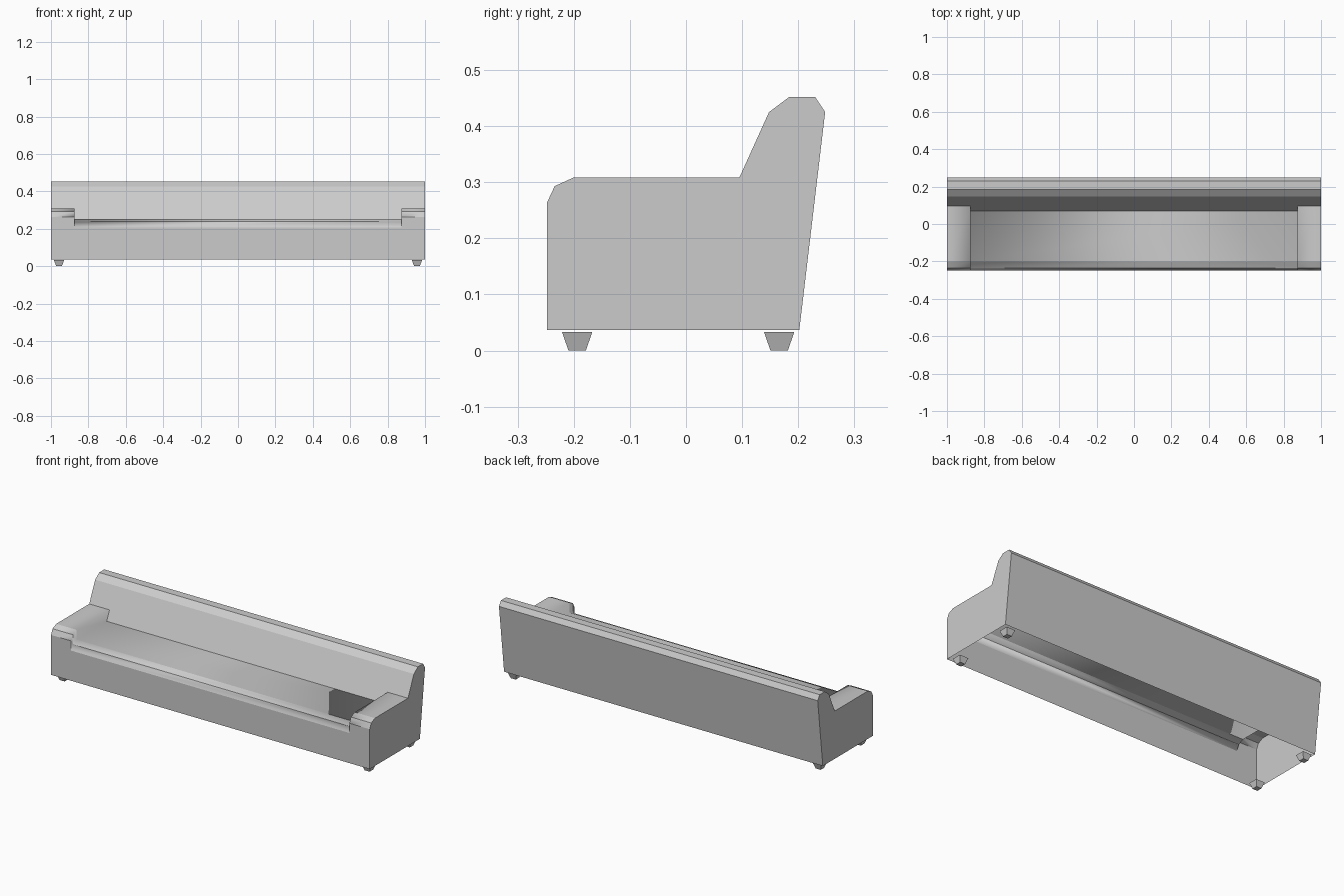
import bpy
import bmesh

cube = bpy.data.objects.get("Cube")
if cube:
    bpy.data.objects.remove(cube, do_unlink=True)

grey = bpy.data.materials.new("light grey")
grey.use_nodes = True
COLOUR = (0.6, 0.6, 0.6, 1)
grey.diffuse_color = COLOUR
next(n for n in grey.node_tree.nodes if n.type == "BSDF_PRINCIPLED").inputs["Base Color"].default_value = COLOUR


def finish(bm, name):
    mesh = bpy.data.meshes.new(name)
    bm.to_mesh(mesh)
    bm.free()
    mesh.materials.append(grey)
    obj = bpy.data.objects.new(name, mesh)
    bpy.context.collection.objects.link(obj)
    return obj


# Side profile (y, z): front foot, rolled front, arm top, backrest, back foot
ARM = [(-.248, .037), (-.248, .263), (-.234, .293), (-.201, .308), (.095, .308),
       (.148, .425), (.184, .452), (.23, .452), (.248, .425), (.202, .037)]
# The seat profile is the arm profile sunk, following the backrest slope
DROP = .055
SEAT = [(y, z - DROP) if 1 <= i <= 3 else (y, z) for i, (y, z) in enumerate(ARM)]
SEAT[4] = (ARM[4][0] - DROP * (.148 - .095) / (.425 - .308), ARM[4][1] - DROP)

INNER = .873
COLUMNS = [(-1, ARM), (-INNER, ARM), (-INNER, SEAT),
           (INNER, SEAT), (INNER, ARM), (1, ARM)]


# Sofa shell: strips between neighbouring columns, open underneath
def build_shell():
    bm = bmesh.new()
    cache = {}

    def vert(c, i):
        x, profile = COLUMNS[c]
        key = (x, *profile[i])
        if key not in cache:
            cache[key] = bm.verts.new(key)
        return cache[key]

    last = len(ARM) - 1
    for c in range(len(COLUMNS) - 1):
        riser = COLUMNS[c][0] == COLUMNS[c + 1][0]
        for i in range(last):
            if riser and i not in (1, 2, 3):
                continue
            bm.faces.new([vert(c, i), vert(c + 1, i), vert(c + 1, i + 1), vert(c, i + 1)])

    # End panels
    bm.faces.new([vert(0, i) for i in range(last + 1)])
    bm.faces.new([vert(len(COLUMNS) - 1, i) for i in reversed(range(last + 1))])

    # Shading is soft only from arm to riser to seat
    for face in bm.faces:
        face.smooth = True
    for edge in bm.edges:
        edge.smooth = False
    for c in range(1, len(COLUMNS) - 1):
        for i in range(last):
            edge = bm.edges.get((vert(c, i), vert(c, i + 1)))
            if edge:
                edge.smooth = True
    return finish(bm, "sofa_shell")


# Tapered square foot, narrower at the floor
def build_foot(name, x, y):
    bm = bmesh.new()
    bmesh.ops.create_cube(bm, size=1)
    for v in bm.verts:
        top = v.co.z > 0
        width = .054 if top else .031
        v.co = (x + v.co.x * width, y + v.co.y * width, .033 if top else 0)
    return finish(bm, name)


build_shell()
for side, x in (("left", .957), ("right", -.957)):
    for end, y in (("front", -.194), ("back", .166)):
        build_foot(f"{end}_{side}_foot", x, y)
